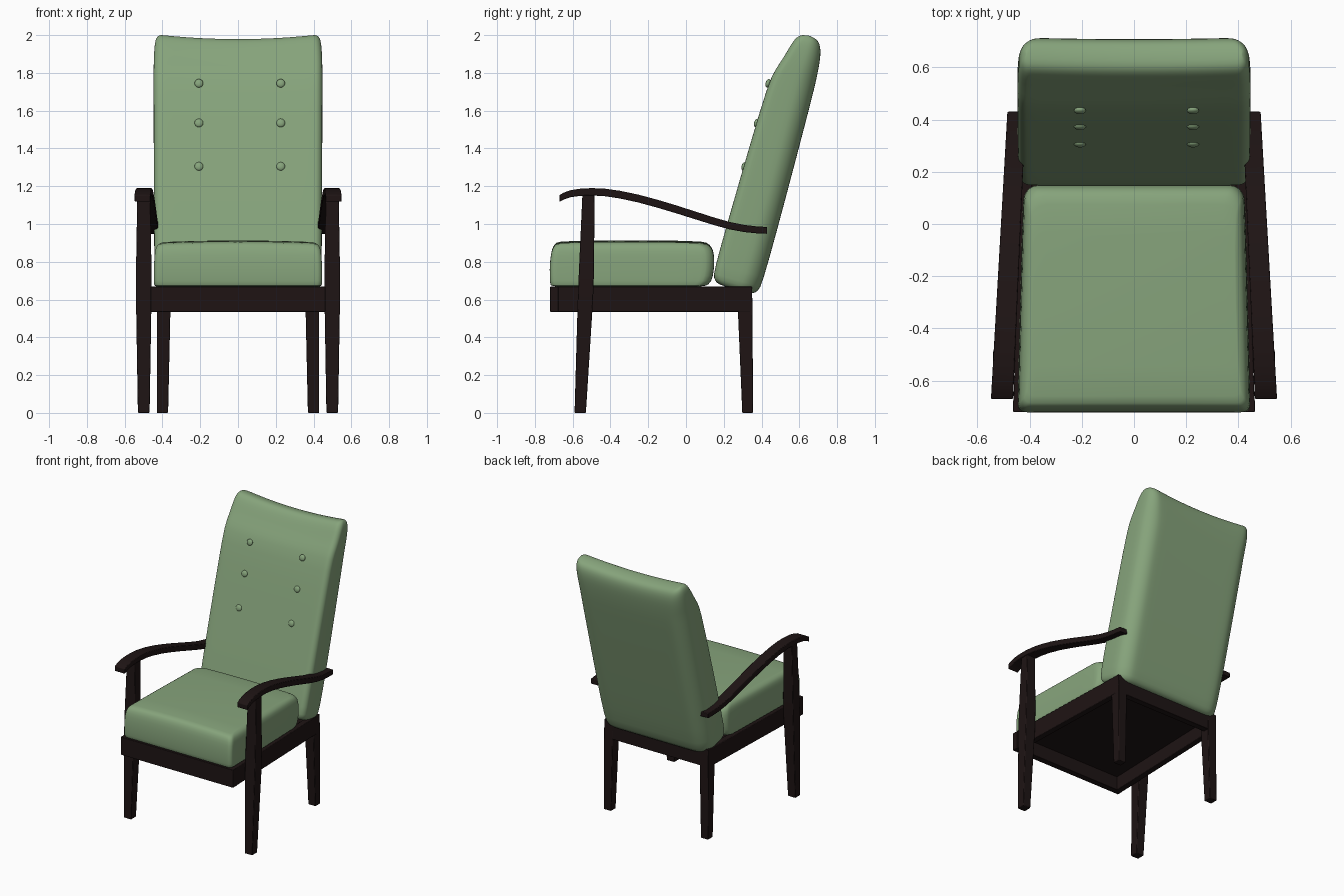
import bpy, bmesh
from math import sin, cos, pi, radians
from mathutils import Vector

if "Cube" in bpy.data.objects:
    bpy.data.objects.remove(bpy.data.objects["Cube"])


def material(name, rgb):
    m = bpy.data.materials.new(name)
    m.diffuse_color = (*rgb, 1)
    m.use_nodes = True
    m.node_tree.nodes["Principled BSDF"].inputs["Base Color"].default_value = m.diffuse_color
    return m


FABRIC = material("green_fabric", (0.24, 0.37, 0.20))
WOOD = material("dark_wood", (0.013, 0.007, 0.007))


def make(name, verts, faces, mat, bevel=0.0, subsurf=0):
    bm = bmesh.new()
    vs = [bm.verts.new(v) for v in verts]
    for f in faces:
        bm.faces.new([vs[i] for i in f])
    bmesh.ops.recalc_face_normals(bm, faces=bm.faces)
    me = bpy.data.meshes.new(name)
    bm.to_mesh(me)
    bm.free()
    me.materials.append(mat)
    ob = bpy.data.objects.new(name, me)
    bpy.context.collection.objects.link(ob)
    bpy.ops.object.select_all(action='DESELECT')
    ob.select_set(True)
    bpy.context.view_layer.objects.active = ob
    bpy.ops.object.shade_smooth_by_angle(angle=radians(40))
    if bevel:
        b = ob.modifiers.new("bevel", 'BEVEL')
        b.width, b.segments = bevel, 2
    if subsurf:
        ob.modifiers.new("subsurf", 'SUBSURF').levels = subsurf
        ob.modifiers["subsurf"].render_levels = subsurf
    return ob


def loft(name, rings, mat, **kw):
    """Skin equal rings; caps join the two halves of each end ring."""
    n = len(rings[0])
    verts = [p for r in rings for p in r]
    faces = [(a * n + i, a * n + (i + 1) % n, (a + 1) * n + (i + 1) % n, (a + 1) * n + i)
             for a in range(len(rings) - 1) for i in range(n)]
    for base in (0, (len(rings) - 1) * n):
        faces += [(base + i, base + i + 1, base + n - 2 - i, base + n - 1 - i)
                  for i in range(n // 2 - 1)]
    return make(name, verts, faces, mat, **kw)


def rounded(hw, d0, d1, r0, r1, k=6, m=12):
    """Rounded rectangle, front edge d0 (radius r0), rear edge d1 (radius r1)."""
    def side(d, r, s):
        arc = [(-hw + r - r * cos(t), d + s * (r - r * sin(t)))
               for t in (pi / 2 * i / k for i in range(k + 1))]
        w = hw - r
        mid = [(-w + 2 * w * i / m, d) for i in range(1, m)]
        return arc + mid + [(-x, y) for x, y in reversed(arc)]
    return side(d0, r0, 1) + side(d1, r1, -1)[::-1]


def rect(x0, x1, y0, y1, z):
    return [(x0, y0, z), (x1, y0, z), (x1, y1, z), (x0, y1, z)]


def flip(rings):
    return [[(-x, y, z) for x, y, z in r] for r in rings]


# Seat cushion
rings = []
for z, y0, y1, hw in [(.668, -.70, .09, .43), (.672, -.717, .105, .445), (.69, -.72, .135, .447),
                      (.76, -.723, .15, .447), (.84, -.716, .15, .444), (.875, -.704, .135, .437),
                      (.893, -.688, .11, .425), (.903, -.66, .07, .40)]:
    ring = []
    for x, y in rounded(hw, y0, y1, .03, .06):
        t = (y + .72) / .87
        crown = max(0, (z - .8) / .1) * .01 * (1 - (x / .45) ** 2)
        ring.append((x * (1 - .05 * t), y, z + crown))
    rings.append(ring)
loft("seat_cushion", rings, FABRIC, subsurf=1)

# Backrest, built in a frame leaning backwards
ORIGIN = Vector((0, .14, .69))
OUT, UP = Vector((0, .96, -.278)), Vector((0, .278, .96))


def lean(x, u, v):
    return ORIGIN + Vector((x, 0, 0)) + OUT * u + UP * v


rings = []
for v, u0, u1, hw in [(-.002, .045, .20, .40), (.005, .02, .225, .42), (.025, .0, .245, .435),
                      (.06, -.01, .255, .442), (.35, -.012, .252, .445), (.75, -.012, .243, .446),
                      (1.1, -.01, .234, .447), (1.18, .006, .230, .447), (1.25, .03, .225, .446),
                      (1.32, .046, .217, .443), (1.365, .06, .203, .438), (1.39, .077, .185, .428),
                      (1.402, .105, .16, .412)]:
    ring = []
    for x, u in rounded(hw, u0, u1, min(.04, (u1 - u0) * .3), min(.11, (u1 - u0) * .5)):
        dip = max(0, (v - 1.0) / .4) * .027 * (1 - (x / .44) ** 2)
        ring.append(lean(x, u, v - dip))
    rings.append(ring)
loft("backrest", rings, FABRIC, subsurf=1)

# Backrest buttons
for x in (-.207, .226):
    for z in (1.745, 1.535, 1.305):
        bpy.ops.mesh.primitive_uv_sphere_add(segments=20, ring_count=12, radius=.023,
                                             location=lean(x, -.011, (z - .693) / .96),
                                             rotation=(radians(-16), 0, 0))
        b = bpy.context.object
        b.name = "button"
        b.scale = (1, .55, 1)
        b.data.materials.append(FABRIC)
        bpy.ops.object.shade_smooth()

# Seat frame: front and back rails, panel
Z0, Z1 = .535, .668
loft("front_rail", [rect(-.463, .463, -.72, -.675, z) for z in (Z0, Z1)], WOOD, bevel=.003)
loft("back_rail", [rect(-.43, .43, .305, .35, z) for z in (Z0, Z1)], WOOD, bevel=.003)
loft("seat_panel", [[(-.44, -.69, z), (.44, -.69, z), (.41, .33, z), (-.41, .33, z)]
                    for z in (.635, .66)], WOOD)

# Armrest path: y, top z
PATH = [(-.67, 1.153), (-.645, 1.167), (-.61, 1.179), (-.56, 1.187), (-.5, 1.19), (-.43, 1.187),
        (-.35, 1.176), (-.25, 1.155), (-.15, 1.128), (-.05, 1.098), (.05, 1.066), (.15, 1.034),
        (.23, 1.011), (.31, .995), (.37, .988), (.43, .984)]
arm = []
for y, z in PATH:
    t = (y + .67) / 1.1
    xi, xo = .463 - .048 * t, .548 - .063 * t
    h = .036 + .006 * sin(pi * t)
    arm.append([(xi, y, z - h), (xo, y, z - h), (xo, y, z), (xi, y, z)])

# Paired wooden parts
PAIRS = {
    "side_rail": [[(.418, -.72, z), (.463, -.72, z), (.43, .35, z), (.385, .35, z)]
                  for z in (Z0, Z1)],
    "front_leg": [rect(.468, .53, -.59, -.53, 0), rect(.458, .54, -.573, -.492, .6),
                  rect(.458, .54, -.567, -.487, .75), rect(.464, .533, -.548, -.484, 1.165)],
    "rear_leg": [rect(.37, .43, .298, .355, 0), rect(.358, .43, .275, .352, .535),
                 rect(.358, .43, .27, .35, .65)],
    "armrest": arm,
}
for name, rings in PAIRS.items():
    loft(name + "_right", rings, WOOD, bevel=.004)
    loft(name + "_left", flip(rings), WOOD, bevel=.004)
